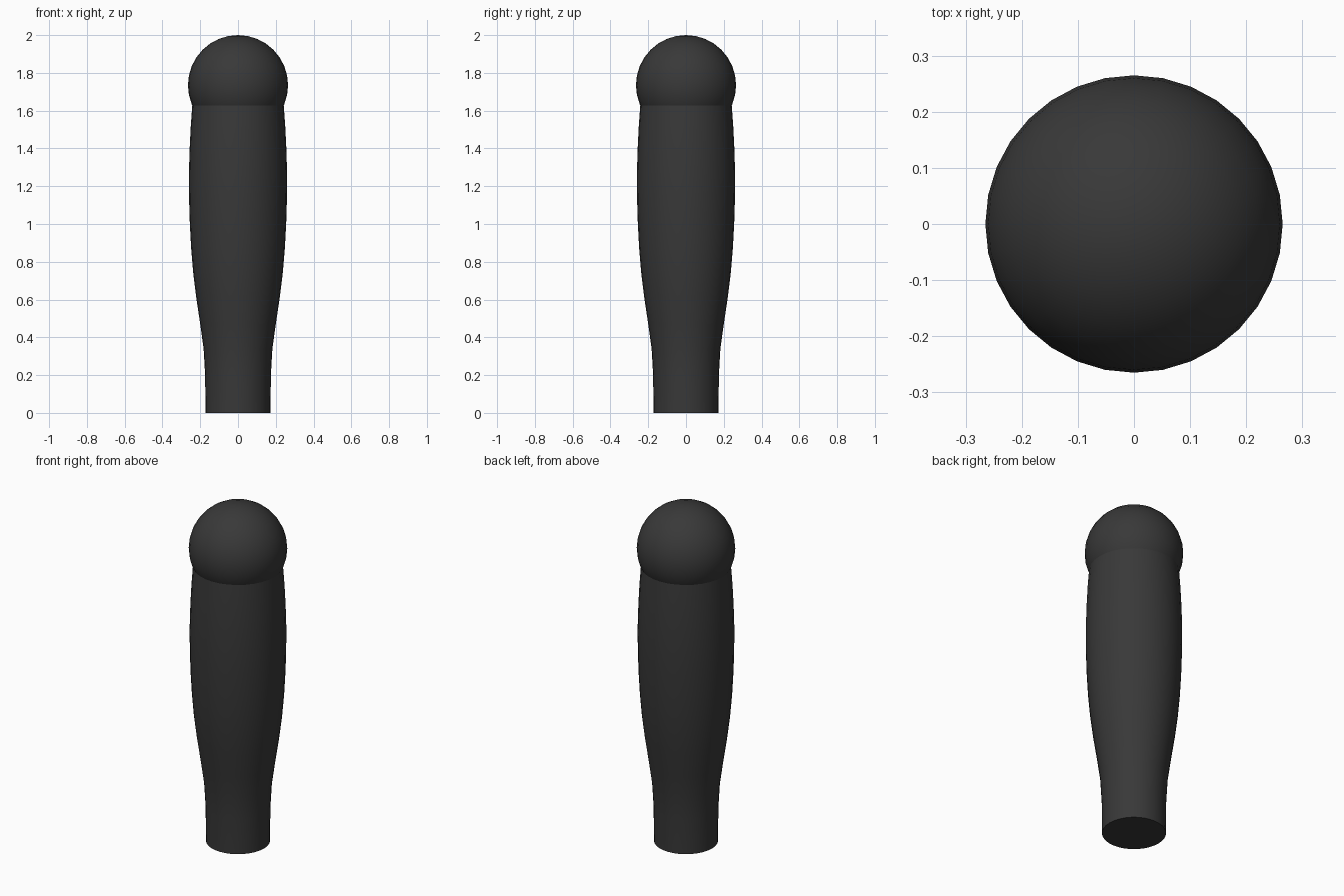
import bpy, bmesh, math

cube = bpy.data.objects.get("Cube")
if cube:
    bpy.data.objects.remove(cube, do_unlink=True)

SIDES = 32

# Single dark plastic colour
dark = bpy.data.materials.new("dark_grey")
dark.use_nodes = True
colour = (0.04, 0.04, 0.04, 1)
dark.diffuse_color = colour
bsdf = dark.node_tree.nodes["Principled BSDF"]
bsdf.inputs["Base Color"].default_value = colour
bsdf.inputs["Roughness"].default_value = 0.6


def finish(obj, name):
    obj.name = name
    obj.data.name = name
    obj.data.materials.append(dark)
    bpy.ops.object.select_all(action='DESELECT')
    obj.select_set(True)
    bpy.context.view_layer.objects.active = obj
    bpy.ops.object.shade_smooth_by_angle(angle=math.radians(40))


def lathe(name, profile):
    """Turn (radius, height) points into a closed round solid."""
    bm = bmesh.new()
    rings = []
    for r, z in profile:
        ring = bmesh.ops.create_circle(bm, segments=SIDES, radius=r)["verts"]
        for v in ring:
            v.co.z = z
        rings.append(ring)
    for low, high in zip(rings, rings[1:]):
        for i in range(SIDES):
            j = (i + 1) % SIDES
            bm.faces.new((low[i], low[j], high[j], high[i]))
    bm.faces.new(rings[0])
    bm.faces.new(rings[-1])
    bmesh.ops.recalc_face_normals(bm, faces=bm.faces)
    mesh = bpy.data.meshes.new(name)
    bm.to_mesh(mesh)
    bm.free()
    obj = bpy.data.objects.new(name, mesh)
    bpy.context.collection.objects.link(obj)
    finish(obj, name)


# Tapered grip, swelling towards the top
lathe("grip", [(0.172, 0), (0.174, 0.2), (0.182, 0.34), (0.2, 0.47),
               (0.221, 0.61), (0.237, 0.74), (0.248, 0.87), (0.255, 1.0),
               (0.259, 1.13), (0.26, 1.26), (0.256, 1.4), (0.25, 1.52),
               (0.242, 1.63)])

# Ball knob sunk into the top of the grip
bpy.ops.mesh.primitive_uv_sphere_add(segments=SIDES, ring_count=16,
                                     radius=0.265, location=(0, 0, 1.735))
finish(bpy.context.object, "ball_knob")
